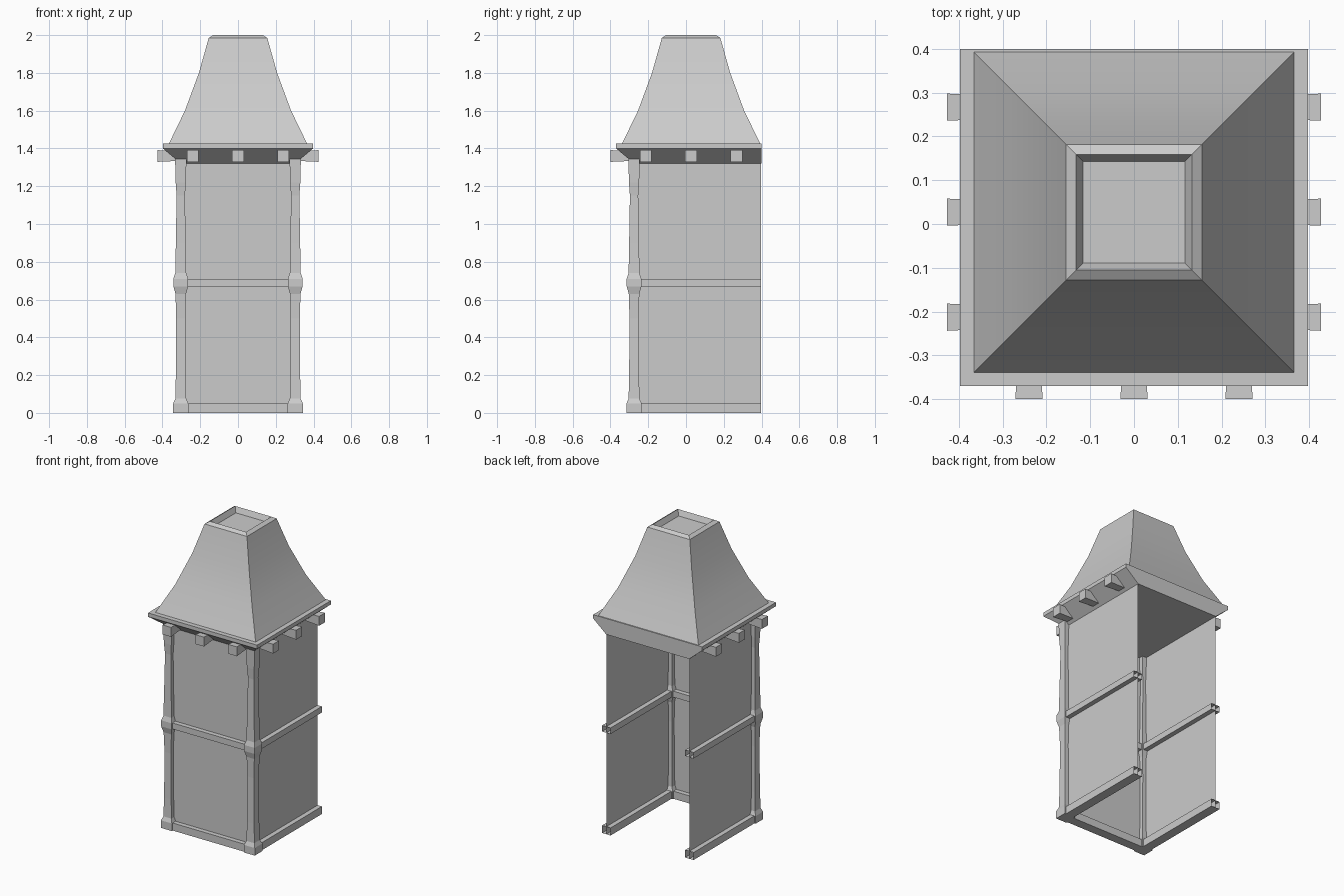
import bpy
import bmesh

cube = bpy.data.objects.get("Cube")
if cube:
    bpy.data.objects.remove(cube, do_unlink=True)

# Single plain grey
grey = bpy.data.materials.new("plain_grey")
grey.use_nodes = True
colour = (0.6, 0.6, 0.6, 1)
grey.diffuse_color = colour
grey.node_tree.nodes["Principled BSDF"].inputs["Base Color"].default_value = colour

WALL_X, WALL_Y, BACK = 0.303, -0.275, 0.398
WALL_TOP = 1.32


def loft(name, rings, cap_start=True, cap_end=True, smooth=False):
    """Skin a run of four-point rings."""
    bm = bmesh.new()
    loops = [[bm.verts.new(p) for p in ring] for ring in rings]
    for a, b in zip(loops, loops[1:]):
        for i in range(4):
            j = (i + 1) % 4
            bm.faces.new((a[i], a[j], b[j], b[i]))
    if cap_start:
        bm.faces.new(loops[0][::-1])
    if cap_end:
        bm.faces.new(loops[-1])
    bmesh.ops.recalc_face_normals(bm, faces=bm.faces)
    mesh = bpy.data.meshes.new(name)
    bm.to_mesh(mesh)
    bm.free()
    mesh.materials.append(grey)
    ob = bpy.data.objects.new(name, mesh)
    bpy.context.collection.objects.link(ob)
    if smooth:
        bpy.ops.object.select_all(action='DESELECT')
        ob.select_set(True)
        bpy.context.view_layer.objects.active = ob
        bpy.ops.object.shade_smooth_by_angle(angle=0.5)
    return ob


def level(hx, y0, y1, z):
    return [(-hx, y0, z), (hx, y0, z), (hx, y1, z), (-hx, y1, z)]


def box_rings(x0, x1, y0, y1, z0, z1):
    """Rings that run along y."""
    return [[(x0, y, z0), (x1, y, z0), (x1, y, z1), (x0, y, z1)] for y in (y0, y1)]


def panel(name, points):
    mesh = bpy.data.meshes.new(name)
    mesh.from_pydata(points, [], [(0, 1, 2, 3)])
    mesh.materials.append(grey)
    bpy.context.collection.objects.link(bpy.data.objects.new(name, mesh))


# Eaves with sloping soffit, flush at the back
loft("eaves", [
    level(WALL_X, WALL_Y, 0.4, WALL_TOP),
    level(0.398, -0.37, 0.4, 1.4),
    level(0.398, -0.37, 0.4, 1.425),
])

# Flared roof ending in a shallow recessed top
MID_Y = 0.027
roof_profile = [(0.366, 1.425), (0.281, 1.6), (0.207, 1.8), (0.155, 1.985),
                (0.132, 2.0), (0.116, 1.965)]
loft("roof", [level(h, MID_Y - h, MID_Y + h, z) for h, z in roof_profile],
     cap_start=False, smooth=True)

# Wall panels, open at the back
panel("front_wall", [(-WALL_X, WALL_Y, 0), (WALL_X, WALL_Y, 0),
                     (WALL_X, WALL_Y, WALL_TOP), (-WALL_X, WALL_Y, WALL_TOP)])
for side, s in (("left", 1), ("right", -1)):
    x = s * WALL_X
    points = [(x, WALL_Y, 0), (x, BACK, 0), (x, BACK, WALL_TOP), (x, WALL_Y, WALL_TOP)]
    panel(side + "_wall", points[::s])

# Corner posts swelling at each storey
post_profile = [(0, 0.04), (0.05, 0.04), (0.075, 0.029), (0.2, 0.026), (0.5, 0.024),
                (0.63, 0.028), (0.67, 0.039), (0.71, 0.039), (0.74, 0.029),
                (0.9, 0.026), (1.15, 0.022), (1.22, 0.027), (1.345, 0.03)]
for side, s in (("left", 1), ("right", -1)):
    rings = []
    for z, h in post_profile:
        cx = s * WALL_X
        rings.append([(cx - h, WALL_Y - h, z), (cx + h, WALL_Y - h, z),
                      (cx + h, WALL_Y + h, z), (cx - h, WALL_Y + h, z)])
    loft(side + "_post", rings)

# Horizontal beams, hollow at their back ends
HALF = 0.031
for storey, z0, z1 in (("lower", 0, 0.05), ("middle", 0.67, 0.71)):
    loft(storey + "_front_beam",
         box_rings(-WALL_X, WALL_X, WALL_Y - HALF, WALL_Y + HALF, z0, z1))
    for side, s in (("left", 1), ("right", -1)):
        x = s * WALL_X
        loft(storey + "_" + side + "_beam",
             box_rings(x - HALF, x + HALF, WALL_Y, BACK, z0, z1), cap_end=False)


# Rafter ends flaring outwards under the eaves
def rafter(name, place, inner, outer):
    rings = []
    for out, h in ((inner, 0.026), (outer, 0.031)):
        rings.append([place(out, a * h, 1.36 + b * h)
                      for a, b in ((-1, -1), (1, -1), (1, 1), (-1, 1))])
    loft(name, rings)


for i, offset in enumerate((-0.24, 0, 0.24)):
    rafter(f"front_rafter_{i}", lambda o, a, z: (offset + a, -o, z), 0.29, 0.4)
    for side, s in (("left", 1), ("right", -1)):
        rafter(f"{side}_rafter_{i}",
               lambda o, a, z: (s * o, MID_Y + offset + a, z), 0.32, 0.427)
